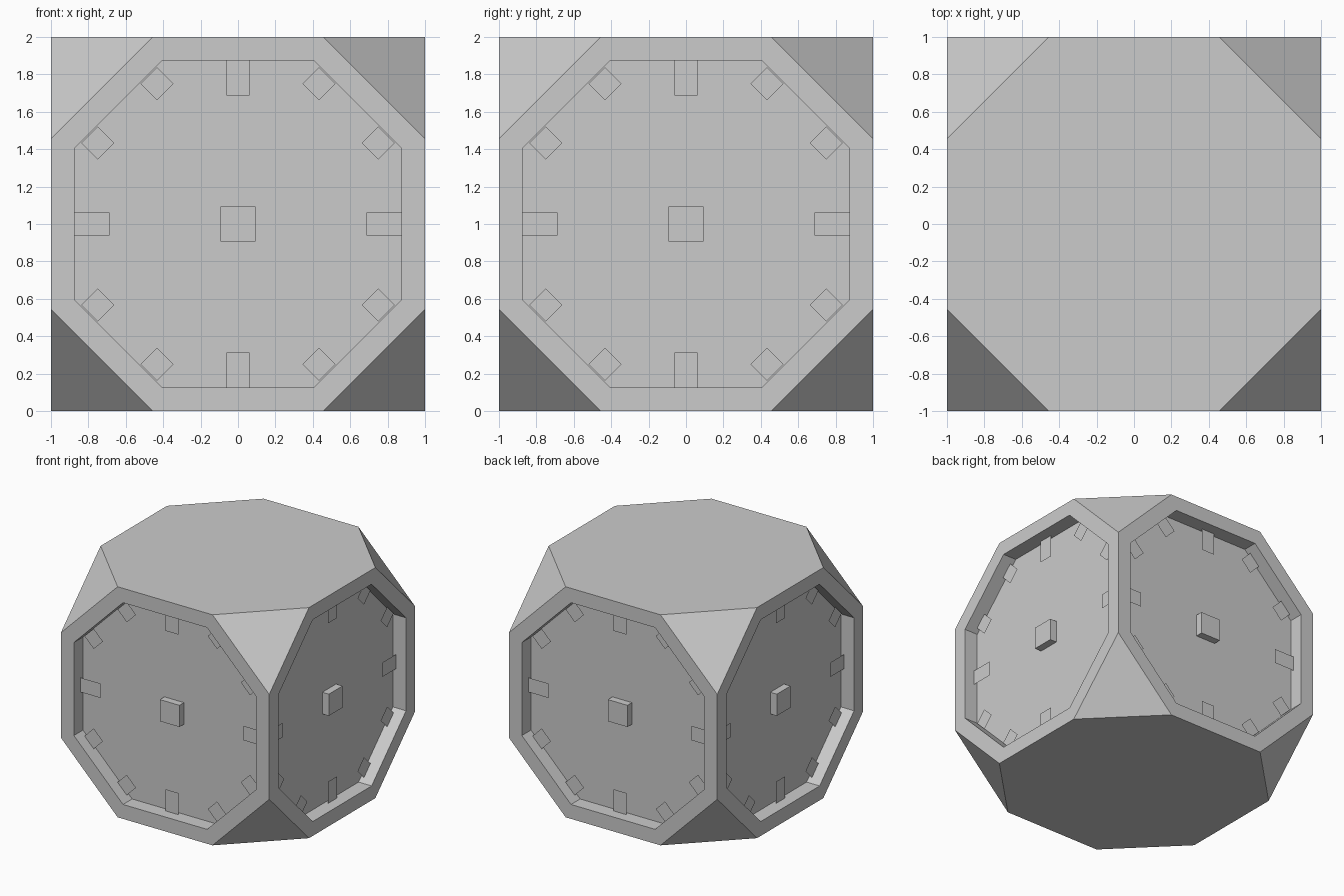
import bpy, bmesh, math
from mathutils import Vector, Matrix

if "Cube" in bpy.data.objects:
    bpy.data.objects.remove(bpy.data.objects["Cube"])

CUT = 0.455      # where the corner cuts meet the cube edges
RIM = 0.125      # rim width and recess depth
SIDES = ["front", "right", "back", "left"]


def add_object(name, bm, matrix=Matrix()):
    bm.normal_update()
    mesh = bpy.data.meshes.new(name)
    bm.to_mesh(mesh)
    bm.free()
    obj = bpy.data.objects.new(name, mesh)
    obj.matrix_world = matrix
    bpy.context.collection.objects.link(obj)
    return obj


# Body: cube with its eight corners cut off
bm = bmesh.new()
bmesh.ops.create_cube(bm, size=2)
for sx in (-1, 1):
    for sy in (-1, 1):
        for sz in (-1, 1):
            n = Vector((sx, sy, sz))
            res = bmesh.ops.bisect_plane(
                bm, geom=bm.verts[:] + bm.edges[:] + bm.faces[:],
                plane_co=n * (2 + CUT) / 3, plane_no=n, clear_outer=True)
            edges = [e for e in res["geom_cut"] if isinstance(e, bmesh.types.BMEdge)]
            bmesh.ops.contextual_create(bm, geom=edges)
bmesh.ops.recalc_face_normals(bm, faces=bm.faces[:])
bm.normal_update()

# Recessed octagonal panels on the four upright sides
panels = [f for f in bm.faces if max(abs(f.normal.x), abs(f.normal.y)) > 0.9]
bmesh.ops.inset_individual(bm, faces=panels, thickness=RIM, use_even_offset=True)
bm.normal_update()
for face in bmesh.ops.extrude_discrete_faces(bm, faces=panels)["faces"]:
    face.normal_update()
    bmesh.ops.translate(bm, verts=face.verts[:], vec=-face.normal * RIM)
bmesh.ops.remove_doubles(bm, verts=bm.verts[:], dist=1e-5)
bmesh.ops.recalc_face_normals(bm, faces=bm.faces[:])
add_object("body", bm, Matrix.Translation((0, 0, 1)))


def hour_marks():
    """Twelve thin plates floating just above the panel, facing -y."""
    bm = bmesh.new()
    for hour in range(12):
        a = math.radians(hour * 30)
        if hour % 3 == 0:
            radius, length, turn = 0.781, 0.188, a
        else:
            radius, length = 0.866, 0.125
            turn = math.radians(45 + 90 * (hour // 3))
        m = (Matrix.Translation((radius * math.sin(a), -0.906, radius * math.cos(a)))
             @ Matrix.Rotation(turn, 4, 'Y')
             @ Matrix.Rotation(math.pi / 2, 4, 'X')
             @ Matrix.Diagonal((0.125, length, 1, 1)))
        bmesh.ops.create_grid(bm, x_segments=1, y_segments=1, size=0.5, matrix=m)
    return bm


def centre_hub():
    """Small square block in the middle of the panel."""
    bm = bmesh.new()
    m = Matrix.Translation((0, -0.905, 0)) @ Matrix.Diagonal((0.188, 0.065, 0.188, 1))
    bmesh.ops.create_cube(bm, size=1, matrix=m)
    return bm


# Marks and hub repeated around the four sides
for i, side in enumerate(SIDES):
    place = Matrix.Translation((0, 0, 1)) @ Matrix.Rotation(i * math.pi / 2, 4, 'Z')
    add_object(side + "_hour_marks", hour_marks(), place)
    add_object(side + "_hub", centre_hub(), place)
